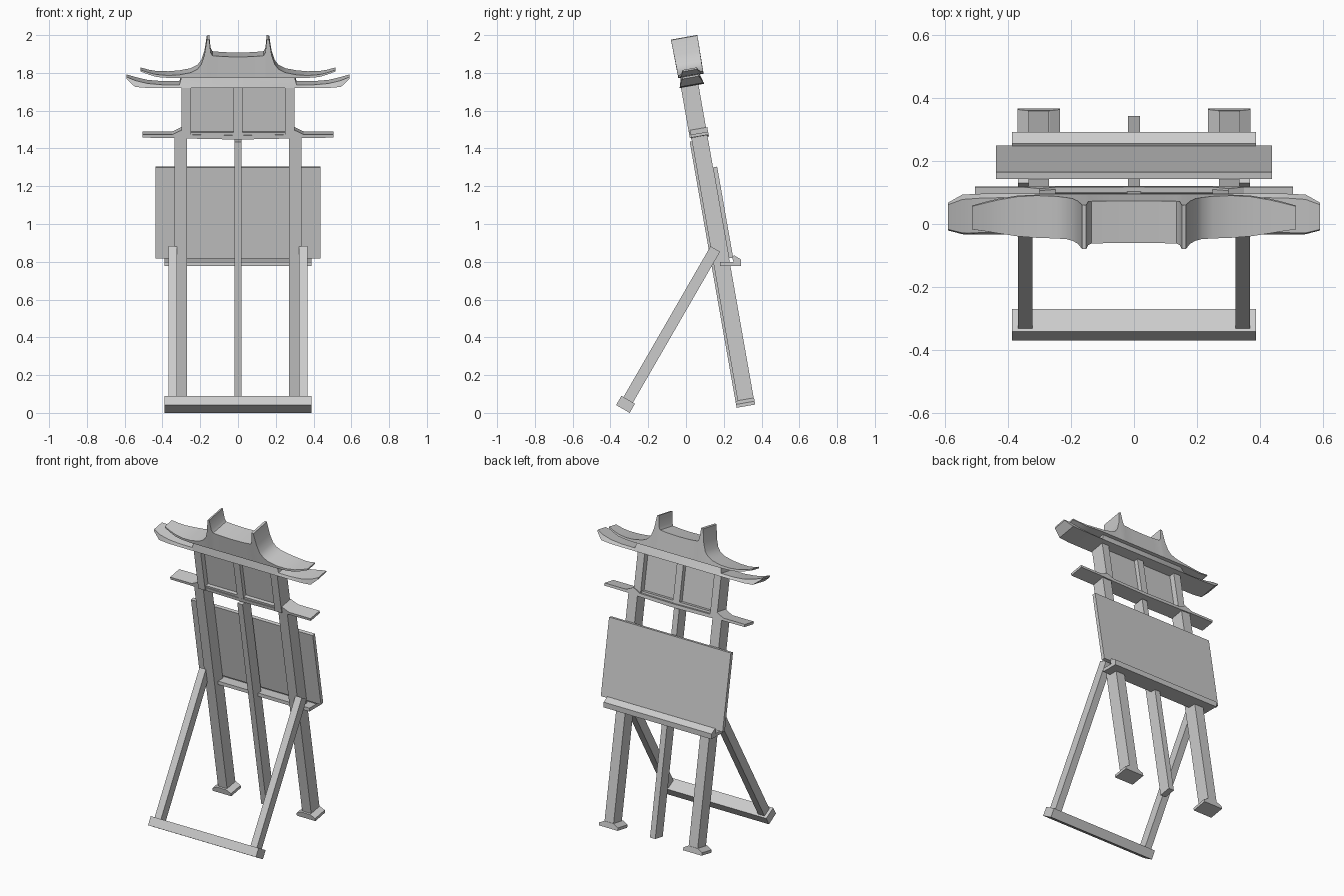
import bpy, bmesh, math
from mathutils import Matrix, Vector

# Leaning plane of the easel: local z runs up the frame, local y is its face normal
LEAN = Matrix.Translation((0, 0.268, 0.027)) @ Matrix.Rotation(math.radians(10), 4, 'X')
# Rear support: local z runs up the struts
REAR = Matrix.Translation((0, -0.32, 0.045)) @ Matrix.Rotation(math.radians(-30), 4, 'X')


def finish(name, bm, matrix):
    bm.transform(matrix)
    bmesh.ops.recalc_face_normals(bm, faces=bm.faces)
    me = bpy.data.meshes.new(name)
    bm.to_mesh(me)
    bm.free()
    ob = bpy.data.objects.new(name, me)
    bpy.context.collection.objects.link(ob)
    return ob


def box(name, x, y, z, matrix=LEAN):
    bm = bmesh.new()
    bmesh.ops.create_cube(bm, size=1)
    for v in bm.verts:
        v.co = Vector([(a + b) / 2 + c * (b - a) for (a, b), c in zip((x, y, z), v.co)])
    return finish(name, bm, matrix)


def loft(name, rings, matrix=LEAN):
    bm = bmesh.new()
    loops = [[bm.verts.new(p) for p in r] for r in rings]
    n = len(loops[0])
    for a, b in zip(loops, loops[1:]):
        for i in range(n):
            j = (i + 1) % n
            bm.faces.new((a[i], a[j], b[j], b[i]))
    bm.faces.new(loops[0])
    bm.faces.new(loops[-1][::-1])
    return finish(name, bm, matrix)


def mirrored_span(name, half, mid):
    """Half stations (x, bottom, top, bottom half depth, top half depth), mirrored in x."""
    full = [(-s[0],) + s[1:] for s in reversed(half)] + [s for s in half if s[0] > 0]
    return loft(name, [[(x, mid - hb, b), (x, mid + hb, b), (x, mid + ht, t), (x, mid - ht, t)]
                       for x, b, t, hb, ht in full])


def span(s, a, b):
    return tuple(sorted((s * a, s * b)))


for s, side in ((-1, "left"), (1, "right")):
    # Front legs with flared feet
    box(side + "_leg", span(s, 0.27, 0.335), (0.012, 0.098), (0.02, 1.45))
    loft(side + "_foot", [[(s * 0.3025 - w, 0, z), (s * 0.3025 + w, 0, z),
                           (s * 0.3025 + w, 0.1, z), (s * 0.3025 - w, 0.1, z)]
                          for w, z in ((0.067, 0), (0.067, 0.018), (0.034, 0.036))])
    # Upper posts framing the panel
    box(side + "_upper_post", span(s, 0.25, 0.30), (0.004, 0.098), (1.45, 1.735))
    # Rear struts
    box(side + "_rear_strut", span(s, 0.322, 0.368), (-0.029, 0.029), (0.01, 0.95), REAR)

# Rear foot bar and centre post
box("rear_foot_bar", (-0.388, 0.388), (-0.0415, 0.0415), (-0.028, 0.028), REAR)
box("center_post", (-0.019, 0.019), (0, 0.078), (0.01, 1.43))

# Display board
box("board", (-0.438, 0.438), (0.097, 0.12), (0.786, 1.275))

# Ledge with raised lip
ledge = [(0.18, 0.778), (0.292, 0.778), (0.292, 0.812), (0.255, 0.834),
         (0.243, 0.826), (0.252, 0.800), (0.18, 0.800)]
loft("ledge", [[(x, y, z) for y, z in ledge] for x in (-0.388, 0.388)], Matrix())

# Winged cross beam
mirrored_span("cross_beam", [(0, 1.440, 1.462, 0.047, 0.047), (0.25, 1.445, 1.466, 0.047, 0.047),
                             (0.30, 1.447, 1.490, 0.047, 0.047), (0.35, 1.449, 1.466, 0.047, 0.047),
                             (0.505, 1.450, 1.466, 0.047, 0.047)], 0.058)

# Recessed upper panel and its dividers
box("upper_panel", (-0.255, 0.255), (0.038, 0.062), (1.455, 1.73))
box("panel_divider", (-0.023, 0.023), (0.012, 0.09), (1.455, 1.73))
box("panel_bottom_rail", (-0.252, 0.252), (0.015, 0.088), (1.45, 1.478))

# Lower eave with upturned tips
eave = mirrored_span("lower_eave", [
    (0, 1.719, 1.775, 0.066, 0.050), (0.30, 1.719, 1.773, 0.066, 0.050),
    (0.31, 1.719, 1.735, 0.066, 0.056), (0.40, 1.719, 1.735, 0.066, 0.056),
    (0.48, 1.720, 1.742, 0.066, 0.056), (0.545, 1.725, 1.758, 0.064, 0.054),
    (0.590, 1.764, 1.774, 0.045, 0.040)], 0.063)

# Curved roof with two ridge horns
roof = mirrored_span("upper_roof", [
    (0, 1.772, 1.886, 0.068, 0.068), (0.08, 1.772, 1.888, 0.068, 0.068),
    (0.135, 1.772, 1.893, 0.068, 0.068), (0.145, 1.772, 1.910, 0.068, 0.070),
    (0.152, 1.772, 1.980, 0.068, 0.071), (0.165, 1.772, 1.977, 0.068, 0.071),
    (0.178, 1.772, 1.895, 0.068, 0.069), (0.195, 1.772, 1.845, 0.068, 0.068),
    (0.215, 1.772, 1.820, 0.068, 0.067), (0.250, 1.772, 1.802, 0.068, 0.068),
    (0.310, 1.772, 1.790, 0.068, 0.068), (0.370, 1.773, 1.786, 0.065, 0.064),
    (0.430, 1.776, 1.789, 0.056, 0.054), (0.470, 1.787, 1.797, 0.048, 0.046),
    (0.515, 1.802, 1.811, 0.038, 0.037)], 0.067)

# Smooth the curved roof surfaces, keep edges sharp
for ob in (eave, roof):
    bpy.ops.object.select_all(action='DESELECT')
    ob.select_set(True)
    bpy.context.view_layer.objects.active = ob
    bpy.ops.object.shade_smooth_by_angle(angle=math.radians(30))
